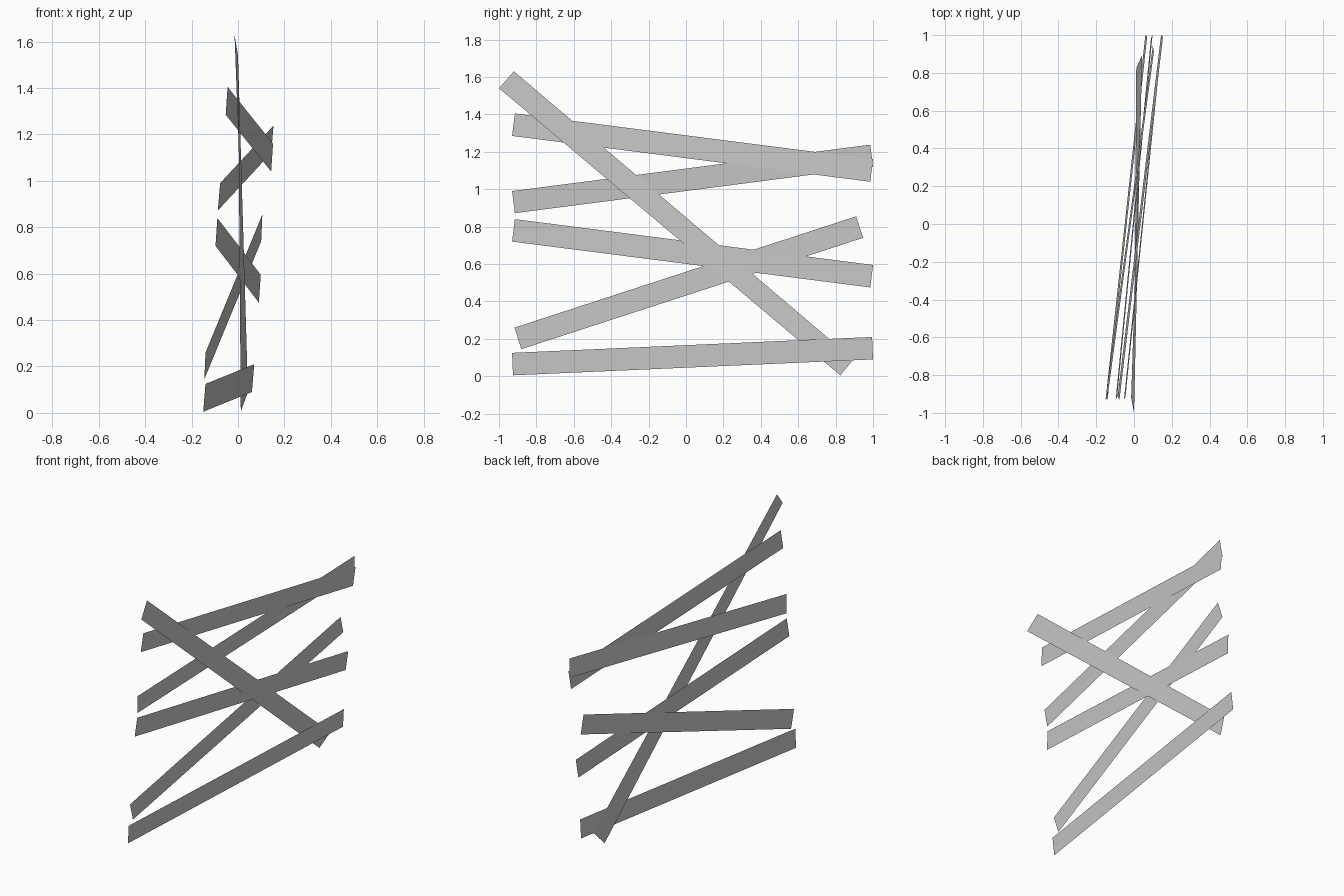
import bpy
import bmesh
from mathutils import Vector

# Remove the default object
default_cube = bpy.data.objects.get("Cube")
if default_cube:
    bpy.data.objects.remove(default_cube, do_unlink=True)

# Single plain grey finish shared by all boards
grey = bpy.data.materials.new("light_grey")
grey.use_nodes = True
colour = (0.6, 0.6, 0.6, 1)
grey.diffuse_color = colour
grey.node_tree.nodes["Principled BSDF"].inputs["Base Color"].default_value = colour


def make_board(name, front, back, width_front, width_back=None):
    """Flat paper-thin board: a lower edge from front to back, raised by its width."""
    front, back = Vector(front), Vector(back)
    width_front = Vector(width_front)
    width_back = Vector(width_back) if width_back else width_front
    corners = (front, back, back + width_back, front + width_front)

    bm = bmesh.new()
    bm.faces.new([bm.verts.new(corner) for corner in corners])
    bm.normal_update()
    mesh = bpy.data.meshes.new(name)
    bm.to_mesh(mesh)
    bm.free()
    mesh.materials.append(grey)

    board = bpy.data.objects.new(name, mesh)
    bpy.context.collection.objects.link(board)
    return board


# Lowest board, almost level
make_board("bottom_board", (-.15, -.925, .005), (.06, 1, .09), (.01, -.005, .12))

# Crossing pair at mid height
make_board("lower_rising_board", (-.145, -.88, .145), (.1, .947, .74), (.005, -.037, .115))
make_board("lower_falling_board", (-.097, -.93, .72), (.09, .985, .475), (.008, .015, .12))

# Crossing pair near the top
make_board("upper_rising_board", (-.087, -.915, .872), (.143, 1, 1.12), (.01, -.015, .118))
make_board("upper_falling_board", (-.053, -.93, 1.285), (.143, .985, 1.04), (.008, .015, .12))

# Long diagonal brace with a slight twist
make_board("diagonal_brace", (0, -1, 1.54), (.012, .825, .005),
           (-.015, .08, .09), (.031, .07, .085))
